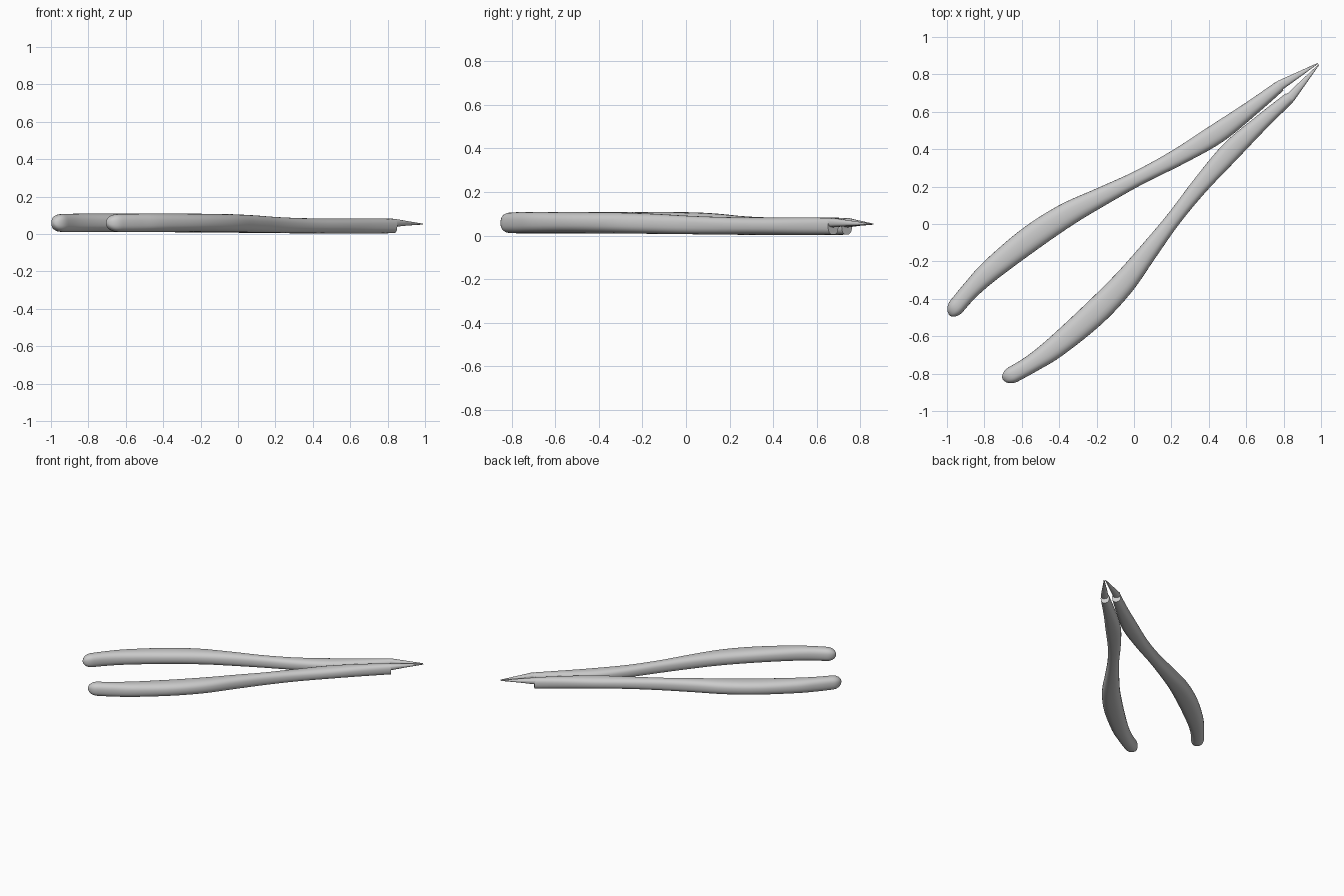
import bpy, bmesh, math
from mathutils import Vector

cube = bpy.data.objects.get("Cube")
if cube:
    bpy.data.objects.remove(cube)

steel = bpy.data.materials.new("satin steel grey")
steel.use_nodes = True
GREY = (0.6, 0.6, 0.6, 1)
steel.diffuse_color = GREY
steel.node_tree.nodes["Principled BSDF"].inputs["Base Color"].default_value = GREY

# Axis of symmetry: starts between the jaw tips and runs back between the handles
TIP = Vector((0.985, 0.855, 0))
BACK = Vector((-0.77, -0.638, 0))
SIDE = Vector((-0.638, 0.77, 0))
SEGS = 28


def smooth_stations(stations, steps):
    """Catmull-Rom interpolation between cross-section stations."""
    pts = [Vector(s) for s in stations]
    out = []
    for i in range(len(pts) - 1):
        p0, p1, p2 = pts[max(i - 1, 0)], pts[i], pts[i + 1]
        p3 = pts[min(i + 2, len(pts) - 1)]
        for k in range(steps):
            t = k / steps
            out.append(0.5 * (2 * p1 + (p2 - p0) * t
                              + (2 * p0 - 5 * p1 + 4 * p2 - p3) * t * t
                              + (3 * p1 - p0 - 3 * p2 + p3) * t ** 3))
    return out + [pts[-1]]


def rounded_end(stations, length, steps=6):
    """Extend the last section into a domed end."""
    u, a, b, lo, hi = stations[-1]
    v, z = (a + b) / 2, (lo + hi) / 2
    for k in range(1, steps + 1):
        ang = k / steps * math.radians(84)
        c = math.cos(ang)
        drift = -0.012 * k / steps
        stations.append((u + length * math.sin(ang),
                         v + drift + (a - v) * c, v + drift + (b - v) * c,
                         z + (lo - z) * c, z + (hi - z) * c))
    return stations


def loft(name, stations, side, power):
    """Skin rounded sections given as (distance, inner, outer, bottom, top)."""
    bm = bmesh.new()
    rings = []
    for u, a, b, lo, hi in stations:
        ring = []
        for k in range(SEGS):
            ang = 2 * math.pi * k / SEGS
            c, s = math.cos(ang), math.sin(ang)
            v = (a + b) / 2 + (b - a) / 2 * math.copysign(abs(c) ** power, c)
            z = (lo + hi) / 2 + (hi - lo) / 2 * math.copysign(abs(s) ** power, s)
            ring.append(bm.verts.new(TIP + BACK * u + SIDE * v * side + Vector((0, 0, z))))
        rings.append(ring)
    for r, q in zip(rings, rings[1:]):
        for k in range(SEGS):
            n = (k + 1) % SEGS
            bm.faces.new((r[k], r[n], q[n], q[k]))
    bm.faces.new(rings[0])
    bm.faces.new(rings[-1])
    bmesh.ops.recalc_face_normals(bm, faces=bm.faces)
    mesh = bpy.data.meshes.new(name)
    bm.to_mesh(mesh)
    bm.free()
    mesh.materials.append(steel)
    obj = bpy.data.objects.new(name, mesh)
    bpy.context.collection.objects.link(obj)
    bpy.ops.object.select_all(action='DESELECT')
    obj.select_set(True)
    bpy.context.view_layer.objects.active = obj
    bpy.ops.object.shade_smooth_by_angle(angle=math.radians(40))


# Handle: slim at the jaw, bowed outward, domed at the back
handle = smooth_stations([
    (0.232, 0.010, 0.071, 0.004, 0.081),
    (0.43, 0.004, 0.088, 0.002, 0.083),
    (0.66, 0.006, 0.115, 0.002, 0.083),
    (0.90, 0.050, 0.143, 0.004, 0.084),
    (1.125, 0.103, 0.186, 0.006, 0.090),
    (1.34, 0.142, 0.245, 0.008, 0.100),
    (1.55, 0.174, 0.303, 0.009, 0.106),
    (1.785, 0.195, 0.332, 0.010, 0.108),
    (2.05, 0.210, 0.327, 0.010, 0.109),
    (2.20, 0.208, 0.305, 0.010, 0.108),
    (2.31, 0.192, 0.284, 0.011, 0.106),
], 5)
handle = rounded_end(handle, 0.065)

# Jaw: shallow pointed blade set high on the end of the handle
jaw = [
    (0.0, 0.002, 0.007, 0.050, 0.055),
    (0.12, 0.009, 0.040, 0.045, 0.068),
    (0.225, 0.016, 0.069, 0.038, 0.080),
    (0.25, 0.018, 0.068, 0.038, 0.078),
]

for label, side in (("left", -1), ("right", 1)):
    loft(label + "_handle", handle, side, 0.8)
    loft(label + "_jaw", jaw, side, 0.8)
